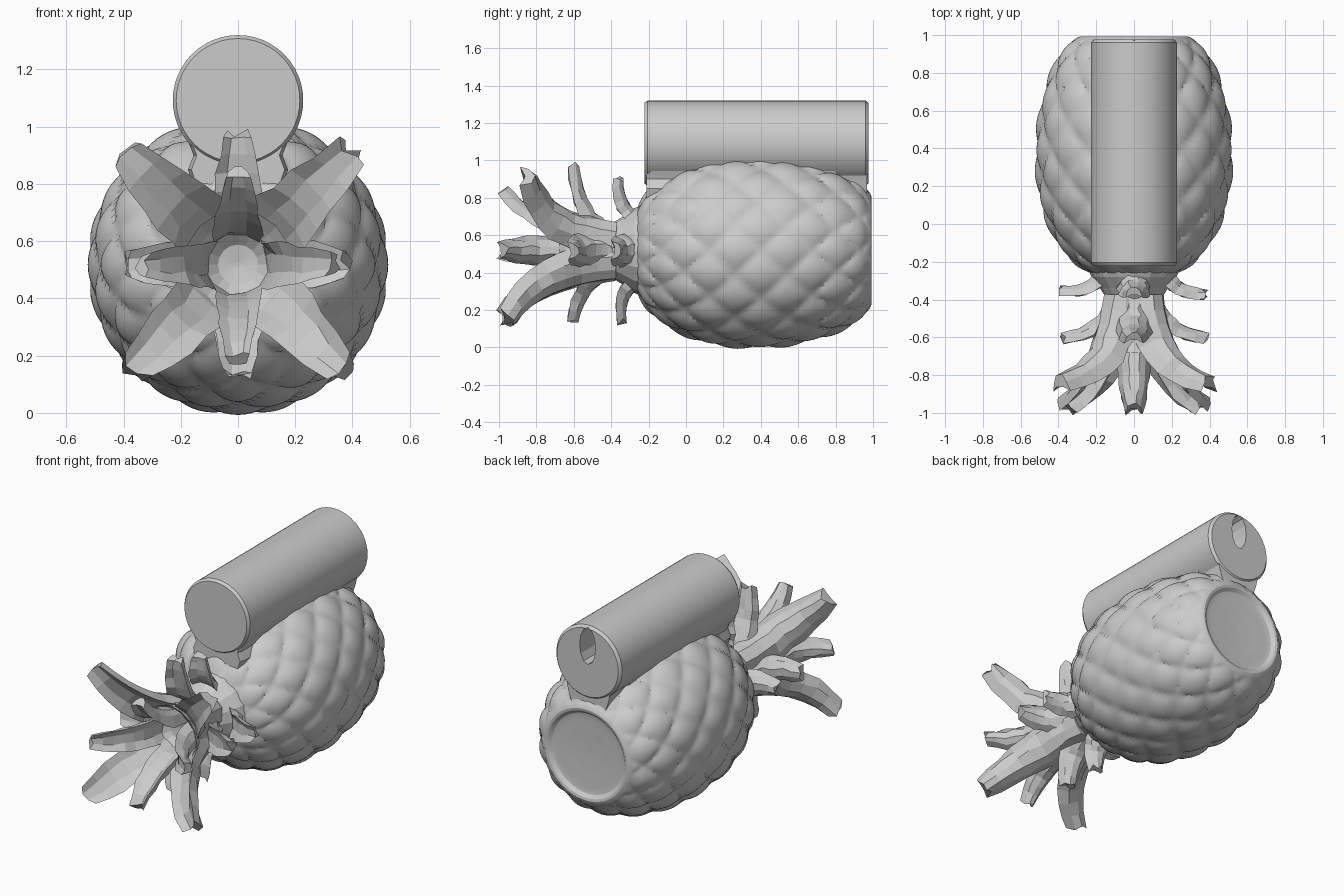
import bpy, bmesh, math, random
from mathutils import Vector

if "Cube" in bpy.data.objects:
    bpy.data.objects.remove(bpy.data.objects["Cube"])
random.seed(4)
AX = 0.518  # height of the fruit axis


def finish(name, bm, smooth=None):
    bmesh.ops.recalc_face_normals(bm, faces=bm.faces)
    me = bpy.data.meshes.new(name)
    bm.to_mesh(me)
    bm.free()
    ob = bpy.data.objects.new(name, me)
    bpy.context.collection.objects.link(ob)
    if smooth:
        bpy.ops.object.select_all(action='DESELECT')
        ob.select_set(True)
        bpy.context.view_layer.objects.active = ob
        bpy.ops.object.shade_smooth_by_angle(angle=math.radians(smooth))
    return ob


def loft(name, rings, smooth=None):
    bm = bmesh.new()
    vr = [[bm.verts.new(p) for p in r] for r in rings]
    n = len(vr[0])
    for a, b in zip(vr, vr[1:]):
        for i in range(n):
            bm.faces.new((a[i], a[(i + 1) % n], b[(i + 1) % n], b[i]))
    bm.faces.new(vr[0])
    bm.faces.new(vr[-1])
    return finish(name, bm, smooth)


def lathe_ring(y, r, n, bump=None):
    out = []
    for i in range(n):
        a = 2 * math.pi * i / n
        q = r + (bump(a) if bump else 0)
        out.append(Vector((q * math.cos(a), y, AX + q * math.sin(a))))
    return out


def resample(prof, count):
    # Catmull-Rom through the profile
    pts = [Vector(p) for p in prof]
    out = []
    segs = len(pts) - 1
    for k in range(count + 1):
        t = k / count * segs
        i = min(int(t), segs - 1)
        f = t - i
        p0, p1, p2, p3 = pts[max(i - 1, 0)], pts[i], pts[i + 1], pts[min(i + 2, segs)]
        out.append(0.5 * (2 * p1 + (p2 - p0) * f + (2 * p0 - 5 * p1 + 4 * p2 - p3) * f * f
                          + (3 * p1 - p0 - 3 * p2 + p3) * f ** 3))
    return out


# Fruit body with shallow diamond scales in a staggered lattice
prof = [(-0.28, 0.15), (-0.258, 0.23), (-0.195, 0.325), (-0.07, 0.42), (0.1, 0.488), (0.3, 0.515),
        (0.5, 0.509), (0.68, 0.476), (0.83, 0.425), (0.93, 0.365), (0.985, 0.305)]
pts = resample(prof, 80)
rings, s = [], 0.0
for k, p in enumerate(pts):
    if k:
        s += (p - pts[k - 1]).length
    fade = min(1, k / 14, (80 - k) / 6)

    def bump(a, s=s, fade=fade):
        u, v = a * 12 / (2 * math.pi), s / 0.28
        h = abs(math.sin(math.pi * (u + v)) * math.sin(math.pi * (u - v)))
        return fade * (0.026 * h ** 0.5 - 0.014)
    rings.append(lathe_ring(p.x, p.y, 144, bump))
# Dished back end with faint ripples
for y, r in [(0.993, 0.285), (0.99, 0.27), (0.972, 0.25), (0.966, 0.22), (0.969, 0.18),
             (0.962, 0.13), (0.964, 0.08), (0.96, 0.02)]:
    rings.append(lathe_ring(y, r, 144))
loft("fruit_body", rings, 25)

# Crown core, a waisted stem opening into a shallow cup
core = [(-0.22, 0.25), (-0.28, 0.225), (-0.34, 0.18), (-0.42, 0.13), (-0.5, 0.125), (-0.58, 0.15),
        (-0.68, 0.19), (-0.64, 0.15), (-0.57, 0.07), (-0.56, 0.01)]
loft("crown_core", [lathe_ring(y, r, 16) for y, r in core])


# Crown leaves: crescent sections swept along an outward curve
def leaf(name, ang, base, ctrl, tip, width, thick):
    rad = Vector((math.cos(ang), 0, math.sin(ang)))
    side = Vector((-math.sin(ang), 0, math.cos(ang)))
    fwd = Vector((0, 1, 0))
    b, c, t = [Vector(p) for p in (base, ctrl, tip)]
    rings = []
    n = 9
    for k in range(n):
        f = k / (n - 1)
        p = b * (1 - f) ** 2 + c * 2 * f * (1 - f) + t * f * f
        d = ((c - b) * (1 - f) + (t - c) * f).normalized()
        cen = rad * p.y + fwd * p.x + Vector((0, 0, AX))
        nor = rad * (-d.x) + fwd * d.y        # outer (back) side of the leaf
        w = width * (0.9 + 0.5 * f - 0.9 * f * f)
        h = thick * (1 - 0.35 * f)
        ring = []
        for x, z in [(-1, -0.7), (-0.75, 0.1), (-0.3, 0.55), (0.3, 0.55), (0.75, 0.1), (1, -0.7),
                     (0.4, -0.35), (-0.4, -0.35)]:
            j = 0.1 * random.uniform(-1, 1)
            along = (d.y * rad + d.x * fwd) * random.uniform(-0.02, 0.02) * (k == n - 1)
            ring.append(cen + side * w * (x + j) + nor * h * (z + j) + along)
        rings.append(ring)
    loft(name, rings)


for i in range(4):
    a = i * math.pi / 2
    leaf(f"leaf_lower_{i}", a, (-0.25, 0.17), (-0.36, 0.2), (-0.37 + 0.01 * i, 0.38),
         0.09, 0.065)
    leaf(f"leaf_middle_{i}", a, (-0.4, 0.1), (-0.57, 0.16), (-0.6, 0.46 if i == 1 else 0.38),
         0.1, 0.075)
    leaf(f"leaf_top_{i}", a, (-0.52, 0.12), (-0.84, 0.13), (-0.975, 0.33), 0.085, 0.08)
    up = i < 2
    leaf(f"leaf_diagonal_{i}", a + math.pi / 4, (-0.38, 0.12), (-0.76 if up else -0.8, 0.17),
         (-0.84 if up else -0.95, 0.56 if up else 0.52), 0.125, 0.105)

# Handle tube resting along the top of the fruit
R, TZ = 0.228, 1.092
tube_rings = [[Vector((r * math.sin(2 * math.pi * i / 48), y, TZ + r * math.cos(2 * math.pi * i / 48)))
               for i in range(48)]
              for y, r in [(-0.222, R - 0.012), (-0.205, R), (0.96, R), (0.976, R - 0.015)]]
tube = loft("top_tube", tube_rings, 25)

# Slot bored into the tube from the back
slot = loft("slot_cutter", [[Vector((0.055 * math.cos(i * math.pi / 6), y,
                                     1.195 + 0.115 * math.sin(i * math.pi / 6)))
                             for i in range(12)] for y in (-0.15, 1.1)])
slot.hide_render = True
slot.hide_set(True)
cut = tube.modifiers.new("slot", 'BOOLEAN')
cut.object = slot
cut.operation = 'DIFFERENCE'
cut.solver = 'EXACT'

# Saddle joining tube and fruit, flared at its foot and following the fruit's slope
half = [(0.205, 1.02), (0.175, 0.95), (0.155, 0.9), (0.175, 0.85), (0.15, 0.78)]
section = half + [(-x, z) for x, z in reversed(half)]
loft("tube_saddle", [[Vector((x * k, y, z)) for x, z in section]
                     for y, k in [(-0.212, 0.93), (-0.18, 1), (0.8, 1)]], 30)
back = [(0.2, 1.02), (0.155, 0.95), (0.14, 0.88), (0.12, 0.82)]
loft("saddle_back", [[Vector((x, y, z)) for x, z in back + [(-x, z) for x, z in reversed(back)]]
                     for y in (0.75, 0.968)], 30)
